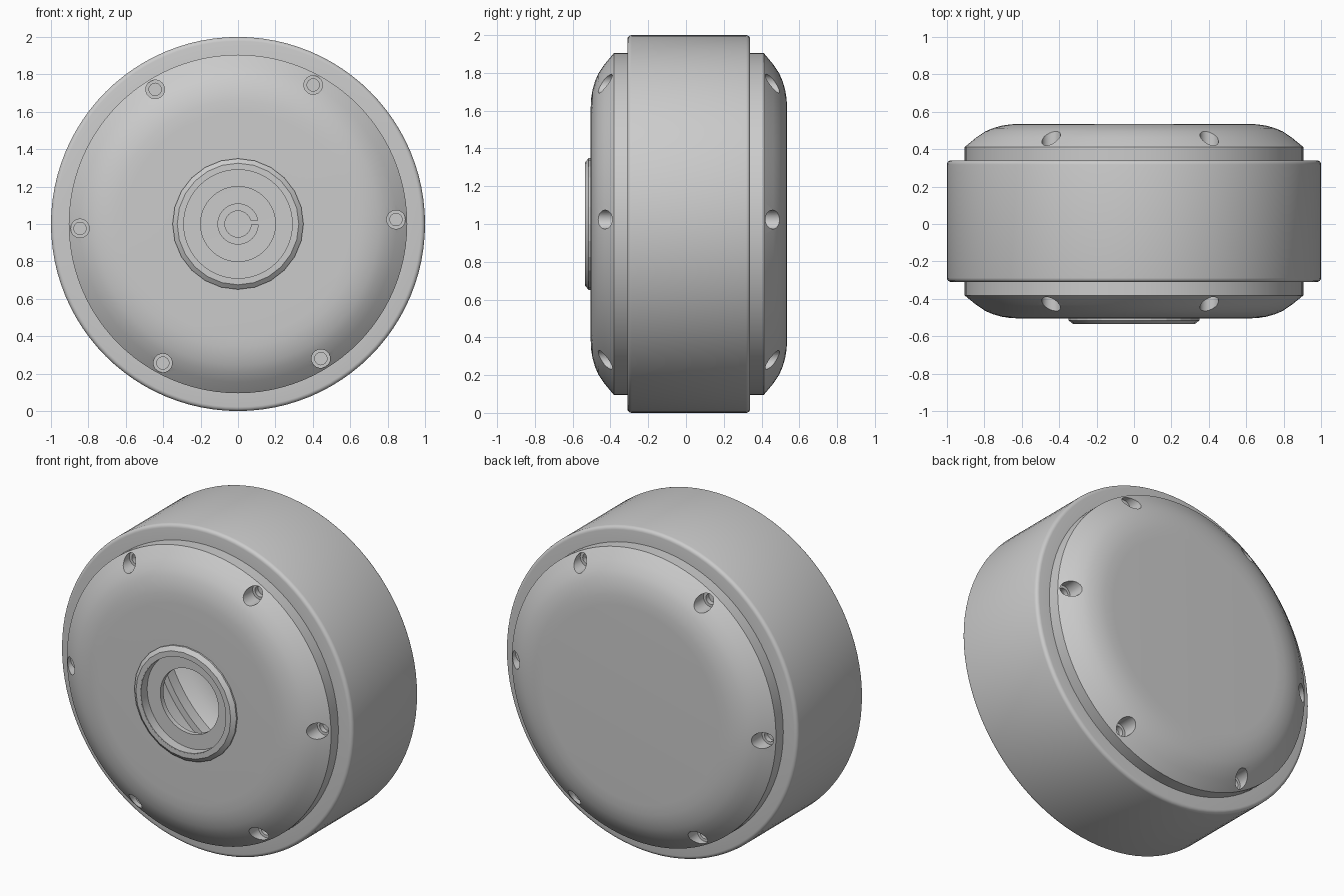
import bpy, bmesh, math

if "Cube" in bpy.data.objects:
    bpy.data.objects.remove(bpy.data.objects["Cube"])

grey = bpy.data.materials.new("plain grey")
grey.diffuse_color = (0.6, 0.6, 0.6, 1)
grey.use_nodes = True
grey.node_tree.nodes["Principled BSDF"].inputs["Base Color"].default_value = grey.diffuse_color


def mesh_object(name, bm):
    bmesh.ops.recalc_face_normals(bm, faces=bm.faces)
    me = bpy.data.meshes.new(name)
    bm.to_mesh(me)
    bm.free()
    ob = bpy.data.objects.new(name, me)
    bpy.context.collection.objects.link(ob)
    me.materials.append(grey)
    return ob


def add_lathe(bm, profile, segs, centre=(0, 1)):
    """Closed (radius, y) profile turned around an axis parallel to y."""
    rings = []
    for i in range(segs):
        a = 2 * math.pi * i / segs
        rings.append([bm.verts.new((centre[0] + r * math.cos(a), y,
                                    centre[1] + r * math.sin(a))) for r, y in profile])
    n = len(profile)
    for i in range(segs):
        p, q = rings[i], rings[(i + 1) % segs]
        for k in range(n):
            m = (k + 1) % n
            if profile[k][0] == 0 and profile[m][0] == 0:
                continue
            if profile[k][0] == 0:
                bm.faces.new((p[k], p[m], q[m]))
            elif profile[m][0] == 0:
                bm.faces.new((p[k], p[m], q[k]))
            else:
                bm.faces.new((p[k], p[m], q[m], q[k]))
    bmesh.ops.remove_doubles(bm, verts=bm.verts, dist=1e-6)


def lathe(name, profile, segs=64):
    bm = bmesh.new()
    add_lathe(bm, profile, segs)
    return mesh_object(name, bm)


def cut(ob, cutter):
    cutter.hide_render = True
    mod = ob.modifiers.new("cut", 'BOOLEAN')
    mod.operation, mod.solver, mod.object = 'DIFFERENCE', 'EXACT', cutter
    bpy.context.view_layer.objects.active = ob
    bpy.ops.object.modifier_apply(modifier=mod.name)
    bpy.data.objects.remove(cutter, do_unlink=True)


def smooth(ob, angle=30):
    bpy.ops.object.select_all(action='DESELECT')
    ob.select_set(True)
    bpy.context.view_layer.objects.active = ob
    bpy.ops.object.shade_smooth_by_angle(angle=math.radians(angle))


FRONT, BACK = -0.31, 0.34   # side faces of the outer band


def outward(profile, side):
    base = FRONT if side < 0 else BACK
    return [(r, base + side * d) for r, d in profile]


# Outer band with rounded rims
b = 0.022
rim = [(1 - b + b * math.sin(math.radians(t)), b - b * math.cos(math.radians(t)))
       for t in (0, 22.5, 45, 67.5, 90)]
band = [(0.83, FRONT)] + [(r, FRONT + d) for r, d in rim] \
    + [(r, BACK - d) for r, d in reversed(rim)] + [(0.83, BACK)]
smooth(lathe("outer_band", band, 96))

# Domed shell covers; the front one is open in the middle
dome = [(0.905, -0.01), (0.905, 0.072), (0.845, 0.122), (0.795, 0.155),
        (0.755, 0.172), (0.71, 0.185), (0.66, 0.193), (0.6, 0.195)]
inside = [(0.6, 0.135), (0.66, 0.13), (0.74, 0.1), (0.79, 0.06), (0.79, -0.01)]
for name, side, r0 in (("front_cover", -1, 0.3), ("back_cover", 1, 0)):
    cover = lathe(name, outward(dome + [(r0, 0.195), (r0, 0.135)] + inside, side), 96)
    # Six stepped screw holes
    bm = bmesh.new()
    step = [(0, 0.3), (0.05, 0.3), (0.05, 0.05), (0.033, 0.05), (0.033, 0.02), (0, 0.02)]
    for i in range(6):
        a = math.radians(1.6 + 60 * i)
        add_lathe(bm, outward(step, side), 24,
                  (0.845 * math.cos(a), 1 + 0.845 * math.sin(a)))
    cut(cover, mesh_object("screw_hole_cutter", bm))
    smooth(cover)

# Collar round the front opening
collar = [(0.35, 0.19), (0.35, 0.205), (0.325, 0.225), (0.295, 0.225), (0.295, 0.19)]
smooth(lathe("front_collar", outward(collar, -1), 24), 10)

# Recessed seat with the central opening
seat = [(0.302, 0.135), (0.302, 0.224), (0.29, 0.224), (0.29, 0.165), (0.2, 0.165), (0.2, 0.135)]
smooth(lathe("recessed_seat", outward(seat, -1), 64))

# Split socket on the inside of the back cover
socket = lathe("inner_socket", outward([(0.11, 0.14), (0.11, 0.06), (0.07, 0.06), (0.07, 0.14)], 1), 32)
bm = bmesh.new()
bmesh.ops.create_cube(bm, size=1)
for v in bm.verts:
    v.co = (0.09 + v.co.x * 0.08, 0.43 + v.co.y * 0.2, 1.008 + v.co.z * 0.02)
cut(socket, mesh_object("slot_cutter", bm))
smooth(socket)
